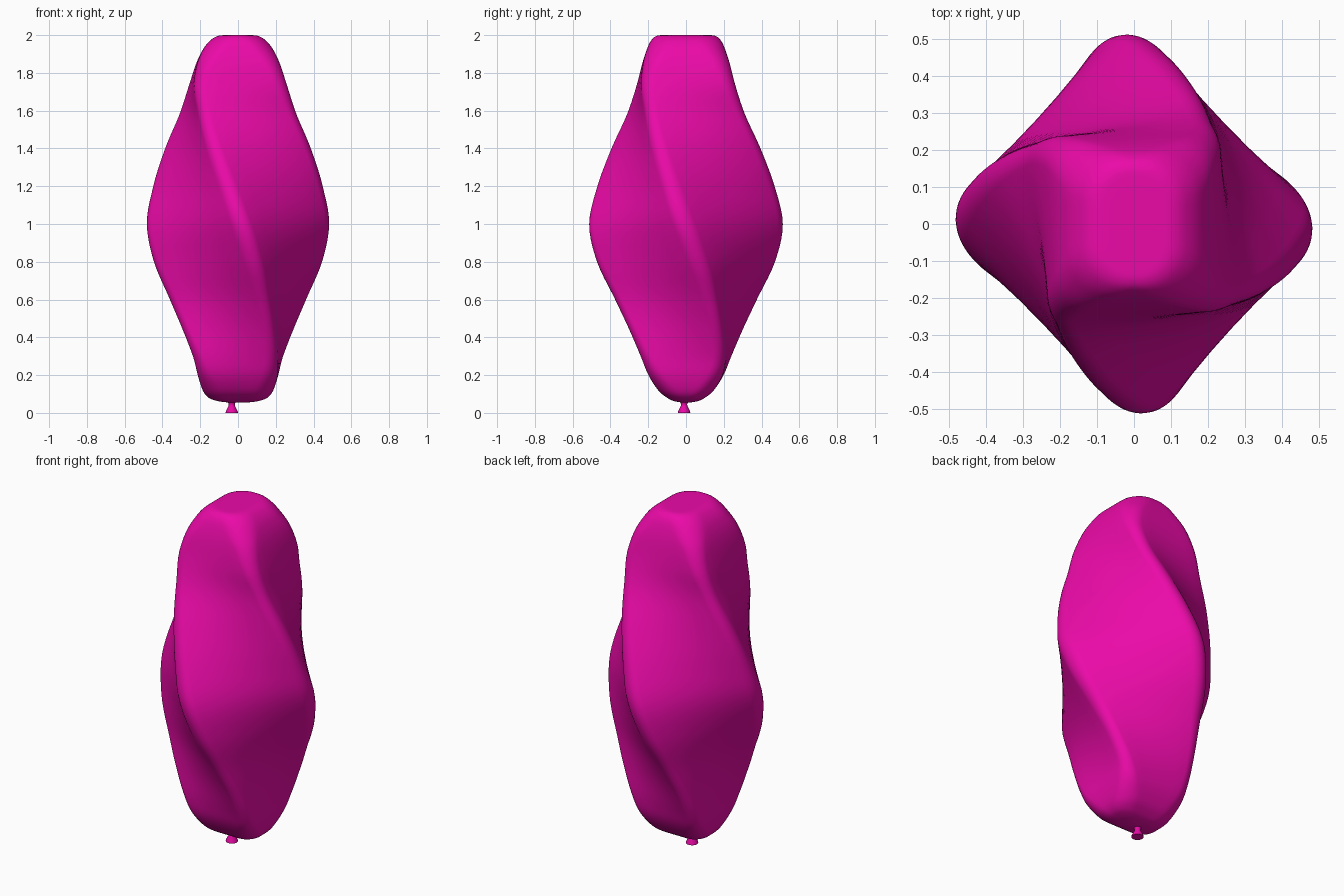
import bpy, bmesh, math
from mathutils import Vector

if "Cube" in bpy.data.objects:
    bpy.data.objects.remove(bpy.data.objects["Cube"])

mat = bpy.data.materials.new("balloon_magenta")
mat.diffuse_color = (0.83, 0.003, 0.39, 1)
mat.use_nodes = True
mat.node_tree.nodes["Principled BSDF"].inputs["Base Color"].default_value = mat.diffuse_color


def loft(name, rings):
    """Skin a stack of equal-length point rings and cap both ends."""
    bm = bmesh.new()
    loops = [[bm.verts.new(p) for p in ring] for ring in rings]
    n = len(loops[0])
    for a, b in zip(loops, loops[1:]):
        for i in range(n):
            j = (i + 1) % n
            bm.faces.new((a[i], a[j], b[j], b[i]))
    bm.faces.new(loops[0][::-1])
    bm.faces.new(loops[-1])
    bmesh.ops.recalc_face_normals(bm, faces=bm.faces)
    me = bpy.data.meshes.new(name)
    bm.to_mesh(me)
    bm.free()
    me.materials.append(mat)
    ob = bpy.data.objects.new(name, me)
    bpy.context.collection.objects.link(ob)
    bpy.ops.object.select_all(action='DESELECT')
    bpy.context.view_layer.objects.active = ob
    ob.select_set(True)
    bpy.ops.object.shade_smooth_by_angle(angle=math.radians(50))
    return ob


def rounded_rect(hu, hv, soft, arc=9, side=6):
    """Outline of a rectangle with soft corners, evenly filled sides."""
    r = soft * min(hu, hv)
    pts = []
    for q, (su, sv) in enumerate(((1, 1), (-1, 1), (-1, -1), (1, -1))):
        for k in range(arc):
            a = math.radians(90 * (q + k / (arc - 1)))
            pts.append((su * (hu - r) + r * math.cos(a), sv * (hv - r) + r * math.sin(a)))
    out = []
    for i, p in enumerate(pts):
        out.append(p)
        if i % arc == arc - 1:
            nx = pts[(i + 1) % len(pts)]
            for k in range(1, side):
                t = k / side
                out.append((p[0] + (nx[0] - p[0]) * t, p[1] + (nx[1] - p[1]) * t))
    return out


def catmull(p0, p1, p2, p3, t):
    return 0.5 * (2 * p1 + (p2 - p0) * t + (2 * p0 - 5 * p1 + 4 * p2 - p3) * t * t
                  + (3 * p1 - p0 - 3 * p2 + p3) * t ** 3)


# Balloon body: height, half width along u, half width along v, corner softness, twist
rows = [Vector(r) for r in (
    (0.054, 0.01, 0.01, 0.9, -45), (0.056, 0.06, 0.03, 0.9, -45), (0.063, 0.11, 0.065, 0.9, -45),
    (0.08, 0.155, 0.1, 0.8, -45), (0.12, 0.187, 0.147, 0.65, -45), (0.2, 0.212, 0.196, 0.42, -44),
    (0.3, 0.227, 0.225, 0.28, -40), (0.45, 0.256, 0.256, 0.22, -30), (0.6, 0.293, 0.293, 0.22, -20),
    (0.8, 0.35, 0.35, 0.22, -9), (1.0, 0.376, 0.376, 0.22, 0), (1.2, 0.35, 0.35, 0.22, 9),
    (1.4, 0.31, 0.31, 0.22, 20), (1.58, 0.269, 0.269, 0.22, 32), (1.73, 0.25, 0.249, 0.28, 41),
    (1.85, 0.229, 0.219, 0.42, 44), (1.93, 0.205, 0.182, 0.65, 45), (1.975, 0.182, 0.143, 0.8, 45),
    (1.996, 0.155, 0.105, 0.9, 45), (2.0, 0.11, 0.06, 0.9, 45), (2.0, 0.01, 0.01, 0.9, 45))]
rings = []
steps = 5
for i in range(len(rows) - 1):
    p = [rows[max(0, min(len(rows) - 1, i + k))] for k in (-1, 0, 1, 2)]
    for s in range(steps + (i == len(rows) - 2)):
        z, hu, hv, soft, twist = catmull(*p, s / steps)
        z = min(z, 2.0)
        a = math.radians(-45 - twist)
        ca, sa = math.cos(a), math.sin(a)
        # the belly is slightly deeper than wide and a little sheared
        g = math.exp(-((z - 1) / 0.5) ** 2)
        ring = []
        for u, v in rounded_rect(hu, hv, min(soft, 0.95)):
            x, y = u * ca - v * sa, u * sa + v * ca
            ring.append((x * (1 - 0.03 * g) - 0.035 * g * y, y * (1 + 0.03 * g) - 0.02 * g * x, z))
        rings.append(ring)
loft("balloon_body", rings)

# Flared knot under the body
profile = ((0.0, 0.033), (0.01, 0.031), (0.035, 0.018), (0.045, 0.016), (0.055, 0.02), (0.066, 0.03))
loft("balloon_knot", [[(-0.033 + r * math.cos(t * math.tau / 24), -0.01 + r * math.sin(t * math.tau / 24), z)
                       for t in range(24)] for z, r in profile])
